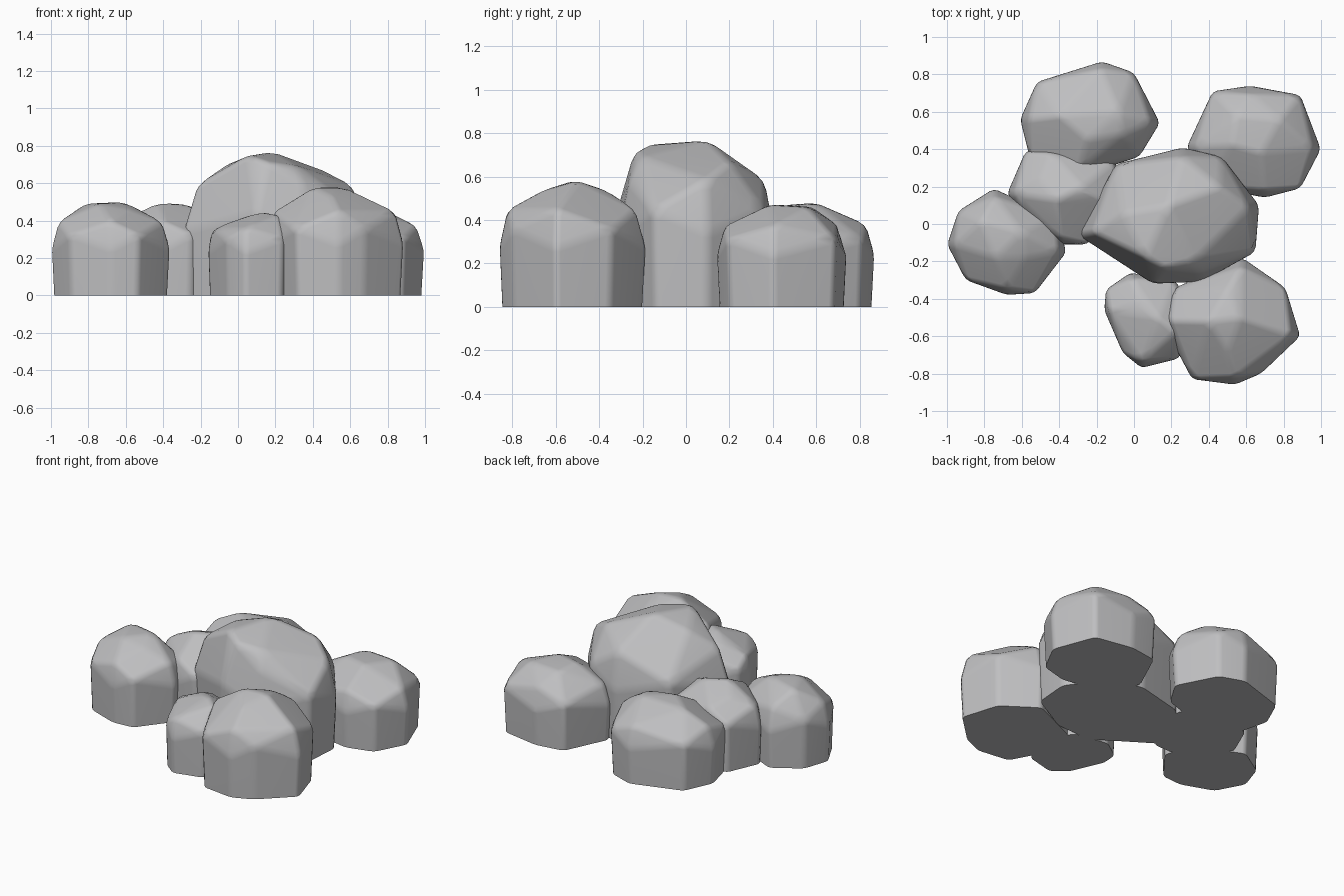
import bpy
import bmesh
from math import radians
from mathutils import Vector

cube = bpy.data.objects.get("Cube")
if cube:
    bpy.data.objects.remove(cube, do_unlink=True)


def make_material(name, colour):
    material = bpy.data.materials.new(name)
    material.use_nodes = True
    material.diffuse_color = colour
    shader = material.node_tree.nodes["Principled BSDF"]
    shader.inputs["Base Color"].default_value = colour
    shader.inputs["Roughness"].default_value = 0.9
    return material


stone = make_material("stone grey", (0.52, 0.52, 0.53, 1))


def soften_edges(bm, width):
    """Round every edge except the flat cut along the ground."""
    edges = [e for e in bm.edges if max(v.co.z for v in e.verts) > 0.001]
    bmesh.ops.bevel(bm, geom=edges, offset=width, segments=2, profile=0.5,
                    affect='EDGES', clamp_overlap=True)


def boulder(name, rim, rim_height, crown, width=0.025):
    """Convex stone: flat base, uneven widest rim, broken shoulder, crown."""
    outline = [Vector((x, y, 0)) for x, y in rim]
    centre = sum(outline, Vector()) / len(outline)
    top = max(z for x, y, z in crown)
    points = [Vector(p) for p in crown]
    for i, p in enumerate(outline):
        even = i % 2 == 0
        level = rim_height * (0.85 if even else 1.12)
        points.append(centre.lerp(p, 0.96))
        points.append(p + Vector((0, 0, level)))
        if even:
            shoulder = centre.lerp(p, 0.87)
            shoulder.z = rim_height + 0.5 * (top - rim_height)
            points.append(shoulder)

    bm = bmesh.new()
    for p in points:
        bm.verts.new(p)
    bmesh.ops.convex_hull(bm, input=list(bm.verts))
    loose = [v for v in bm.verts if not v.link_faces]
    bmesh.ops.delete(bm, geom=loose, context='VERTS')
    # Merge nearly flat triangles into broad facets
    bmesh.ops.dissolve_limit(bm, angle_limit=radians(9),
                             verts=list(bm.verts), edges=list(bm.edges))
    soften_edges(bm, width)
    bmesh.ops.recalc_face_normals(bm, faces=list(bm.faces))

    mesh = bpy.data.meshes.new(name)
    bm.to_mesh(mesh)
    bm.free()
    mesh.materials.append(stone)
    obj = bpy.data.objects.new(name, mesh)
    bpy.context.collection.objects.link(obj)

    # Smooth the rounded edges, keep the ground cut crisp
    bpy.ops.object.select_all(action='DESELECT')
    obj.select_set(True)
    bpy.context.view_layer.objects.active = obj
    bpy.ops.object.shade_smooth_by_angle(angle=radians(50))
    weighted = obj.modifiers.new("soft facets", 'WEIGHTED_NORMAL')
    weighted.keep_sharp = True
    return obj


# Tall stone in the middle
boulder("centre_boulder",
        [(-.3, -.06), (-.1, .32), (.26, .41), (.47, .36), (.67, .1),
         (.65, -.15), (.36, -.31), (.1, -.32)], .4,
        [(.18, .1, .77), (.06, -.18, .75), (-.06, .06, .7),
         (.32, -.2, .69), (.46, .2, .67), (.16, -.24, .71)], .03)

# Large stone at the front
boulder("front_boulder",
        [(.14, -.51), (.22, -.34), (.58, -.18), (.81, -.34), (.89, -.6),
         (.68, -.8), (.54, -.86), (.31, -.83)], .32,
        [(.4, -.52, .58), (.57, -.5, .58), (.5, -.68, .53),
         (.8, -.55, .46), (.5, -.35, .53)])

# Small stone tucked against the front boulder
boulder("front_small_boulder",
        [(-.16, -.46), (-.15, -.35), (-.02, -.26), (.22, -.3), (.34, -.5),
         (.24, -.72), (.04, -.77), (-.06, -.69)], .27,
        [(.13, -.5, .45), (.02, -.42, .41), (.22, -.58, .43)])

# Rounded stone on the right flank
boulder("right_boulder",
        [(-1, -.11), (-.94, .07), (-.75, .19), (-.42, .04), (-.36, -.15),
         (-.53, -.37), (-.68, -.38), (-.9, -.3)], .29,
        [(-.82, .02, .49), (-.6, -.04, .5), (-.74, -.18, .49),
         (-.58, -.18, .46)])

# Low stone filling the gap behind the right flank
boulder("filler_boulder",
        [(-.68, .16), (-.58, .39), (-.45, .41), (-.1, .34), (-.05, .1),
         (-.25, -.11), (-.4, -.11), (-.57, .02)], .29,
        [(-.42, .13, .5), (-.28, .2, .49), (-.18, .14, .45),
         (-.5, .24, .44)])

# Stone at the back
boulder("back_boulder",
        [(-.61, .56), (-.56, .36), (-.3, .25), (.03, .36), (.14, .54),
         (0, .81), (-.17, .87), (-.52, .76)], .28,
        [(-.25, .45, .47), (-.08, .6, .48), (-.4, .58, .46),
         (-.06, .48, .46)])

# Stone at the back left
boulder("back_left_boulder",
        [(.28, .41), (.42, .71), (.62, .74), (.89, .69), (1, .4),
         (.89, .19), (.7, .14), (.4, .2)], .28,
        [(.68, .38, .47), (.78, .56, .46), (.52, .42, .47),
         (.55, .58, .46)])
